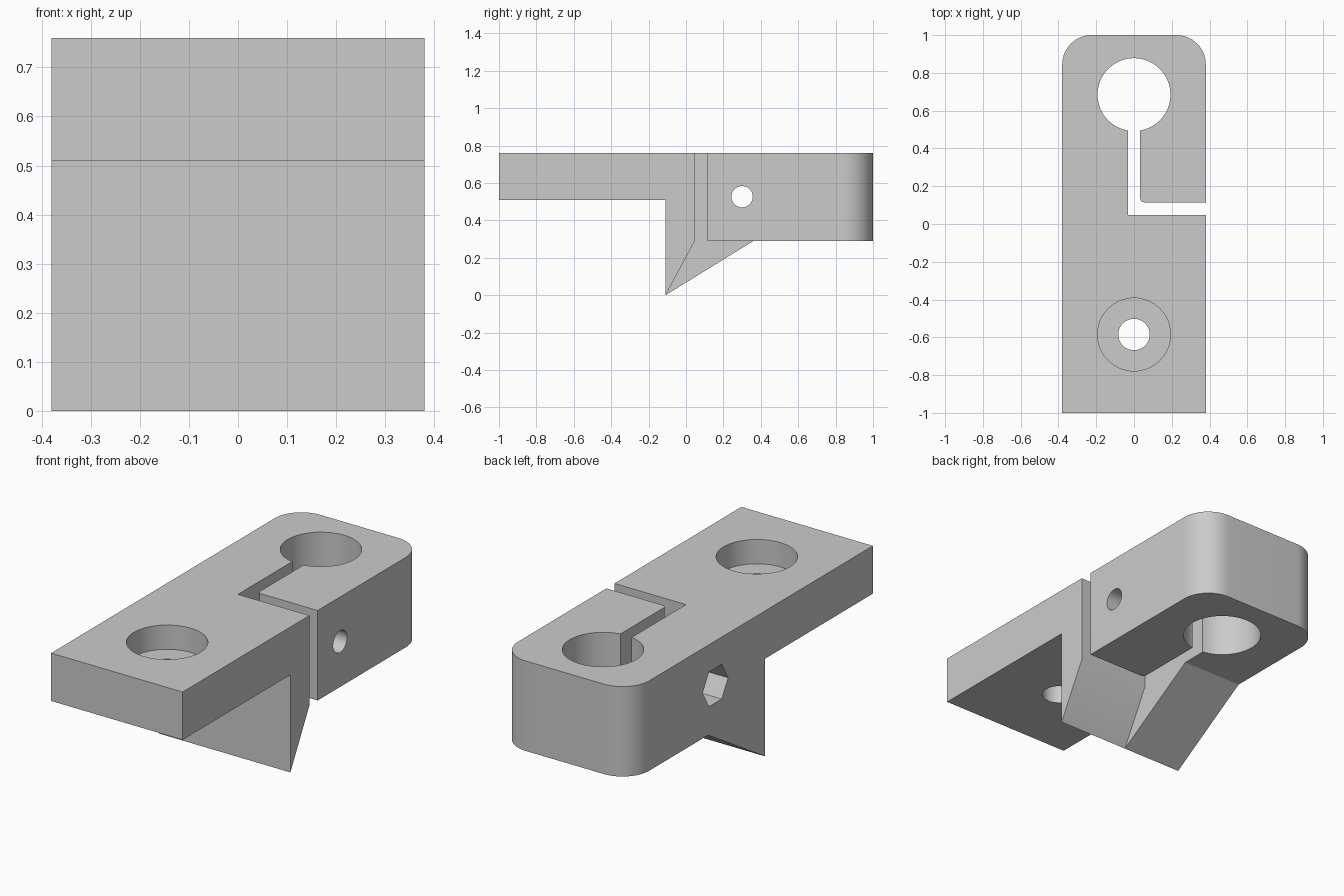
import bpy, bmesh, math
from mathutils import Vector, Matrix

cube = bpy.data.objects.get("Cube")
if cube:
    bpy.data.objects.remove(cube, do_unlink=True)

HALF_W, TOP, PLATE_Z, CLAMP_Z = 0.38, 0.76, 0.51, 0.29
SLOT, SLOT_Y0, SLOT_Y1 = 0.033, 0.047, 0.115
BORE_Y, BORE_R = 0.685, 0.193
MOUNT_Y, BOLT_Y, BOLT_Z = -0.585, 0.30, 0.527

grey = bpy.data.materials.new("plain grey")
grey.use_nodes = True
grey.diffuse_color = (0.6, 0.6, 0.6, 1)
grey.node_tree.nodes["Principled BSDF"].inputs["Base Color"].default_value = (0.6, 0.6, 0.6, 1)


def prism(name, points, depth, bevel=None):
    """Extrude a closed 3D outline; bevel = (edge test, radius, segments)."""
    bm = bmesh.new()
    face = bm.faces.new([bm.verts.new(p) for p in points])
    ext = bmesh.ops.extrude_face_region(bm, geom=[face])
    moved = [v for v in ext["geom"] if isinstance(v, bmesh.types.BMVert)]
    bmesh.ops.translate(bm, verts=moved, vec=depth)
    bmesh.ops.recalc_face_normals(bm, faces=bm.faces)
    if bevel:
        test, radius, segments = bevel
        edges = [e for e in bm.edges if all(test(v.co) for v in e.verts)
                 and abs(e.verts[0].co.z - e.verts[1].co.z) > 0.1]
        bmesh.ops.bevel(bm, geom=edges, offset=radius, segments=segments,
                        profile=0.5, affect='EDGES')
    return link(name, bm)


def cylinder(name, center, radius, length, axis='Z', sides=64):
    bm = bmesh.new()
    rot = Matrix.Rotation(math.pi / 2, 4, 'Y') if axis == 'X' else Matrix()
    bmesh.ops.create_cone(bm, cap_ends=True, segments=sides, radius1=radius,
                          radius2=radius, depth=length,
                          matrix=Matrix.Translation(center) @ rot)
    return link(name, bm)


def link(name, bm):
    mesh = bpy.data.meshes.new(name)
    bm.to_mesh(mesh)
    bm.free()
    mesh.materials.append(grey)
    obj = bpy.data.objects.new(name, mesh)
    bpy.context.collection.objects.link(obj)
    return obj


# Bracket body: side profile with a brace wedge, rounded at the clamp end
side = [(-1, TOP), (-1, PLATE_Z), (-0.11, PLATE_Z), (-0.11, 0),
        (0.36, CLAMP_Z), (1, CLAMP_Z), (1, TOP)]
body = prism("clamp_bracket", [(-HALF_W, y, z) for y, z in side],
             Vector((2 * HALF_W, 0, 0)), (lambda c: c.y > 0.99, 0.155, 16))

# L-shaped clamp slot, with a softened inner corner
slot = [(-SLOT, SLOT_Y0), (0.5, SLOT_Y0), (0.5, SLOT_Y1),
        (SLOT, SLOT_Y1), (SLOT, BORE_Y), (-SLOT, BORE_Y)]
inner = Vector((SLOT, SLOT_Y1))
slot_cut = prism("slot_cutter", [(x, y, -0.5) for x, y in slot], Vector((0, 0, 2)),
                 (lambda c: (c.xy - inner).length < 0.001, 0.02, 5))

# Relief below the free jaw, leaving a steep brace face
relief = [(-0.11, 0), (SLOT_Y0, CLAMP_Z), (0.6, CLAMP_Z), (0.6, -0.2), (-0.11, -0.2)]
relief_cut = prism("relief_cutter", [(-SLOT, y, z) for y, z in relief], Vector((1, 0, 0)))

# Rod bore, counterbored mounting hole, clamp bolt hole and nut pocket
cutters = [
    slot_cut, relief_cut,
    cylinder("rod_bore_cutter", (0, BORE_Y, 0.5), BORE_R, 2),
    cylinder("counterbore_cutter", (0, MOUNT_Y, TOP + 0.5 - 0.127), BORE_R, 1),
    cylinder("mount_hole_cutter", (0, MOUNT_Y, 0.6), 0.083, 1),
    cylinder("bolt_hole_cutter", (0, BOLT_Y, BOLT_Z), 0.057, 2, 'X', 48),
]
nut = [(-HALF_W - 0.2, BOLT_Y + 0.105 * math.cos(i * math.pi / 3),
        BOLT_Z + 0.105 * math.sin(i * math.pi / 3)) for i in range(6)]
cutters.append(prism("nut_pocket_cutter", nut, Vector((0.38, 0, 0))))

for cutter in cutters:
    mod = body.modifiers.new(cutter.name, 'BOOLEAN')
    mod.operation, mod.solver, mod.object = 'DIFFERENCE', 'EXACT', cutter

# Bake the cuts and drop the cutters
bpy.context.view_layer.update()
result = bpy.data.meshes.new_from_object(
    body.evaluated_get(bpy.context.evaluated_depsgraph_get()))
body.modifiers.clear()
body.data = result
for cutter in cutters:
    bpy.data.objects.remove(cutter, do_unlink=True)

bpy.ops.object.select_all(action='DESELECT')
body.select_set(True)
bpy.context.view_layer.objects.active = body
bpy.ops.object.shade_smooth_by_angle(angle=math.radians(30))
